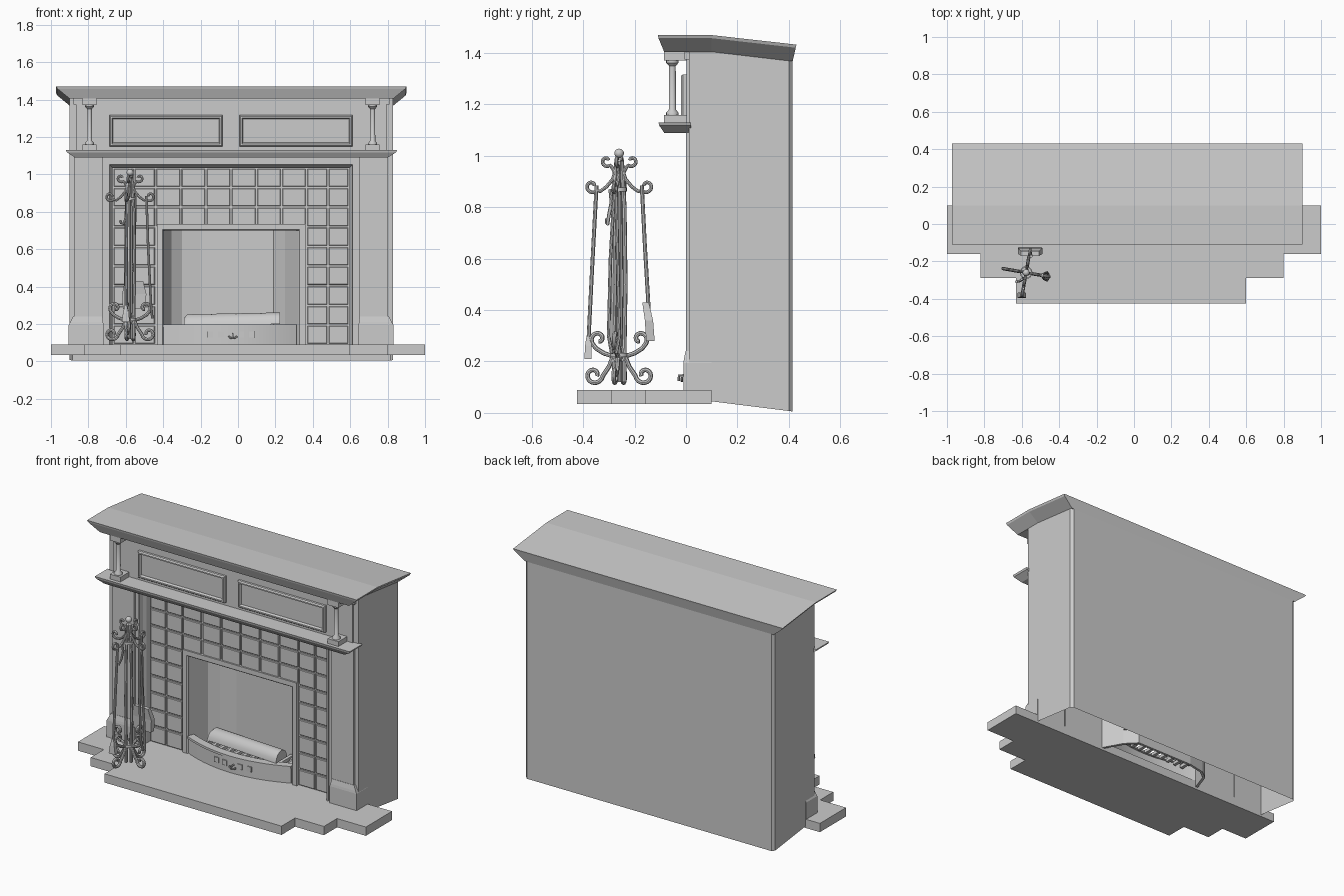
import bpy, bmesh
from math import sin, cos, pi, radians
from mathutils import Vector

if "Cube" in bpy.data.objects:
    bpy.data.objects.remove(bpy.data.objects["Cube"])

C = -0.037  # centre line of the mantel (the hearth is centred on 0)


def finish(name, bm, smooth=False):
    bmesh.ops.recalc_face_normals(bm, faces=bm.faces)
    me = bpy.data.meshes.new(name)
    bm.to_mesh(me)
    bm.free()
    ob = bpy.data.objects.new(name, me)
    bpy.context.collection.objects.link(ob)
    if smooth:
        shade(ob)
    return ob


def shade(ob):
    bpy.ops.object.select_all(action='DESELECT')
    ob.select_set(True)
    bpy.context.view_layer.objects.active = ob
    bpy.ops.object.shade_smooth_by_angle(angle=radians(40))


def skin(bm, rings, caps=True):
    """Join closed rings of points into a skin."""
    vs = [[bm.verts.new(p) for p in r] for r in rings]
    for a, b in zip(vs, vs[1:]):
        for i in range(len(a)):
            j = (i + 1) % len(a)
            bm.faces.new((a[i], a[j], b[j], b[i]))
    if caps:
        bm.faces.new(vs[0])
        bm.faces.new(vs[-1])


def stack(name, groups):
    """Each group is a list of (x0, x1, y0, y1, z) rectangles lofted upward."""
    bm = bmesh.new()
    for g in groups:
        skin(bm, [[(a, c, z), (b, c, z), (b, d, z), (a, d, z)] for a, b, c, d, z in g])
    return finish(name, bm)


def boxes(name, items):
    return stack(name, [[(a, b, c, d, e), (a, b, c, d, f)] for a, b, c, d, e, f in items])


def prism(name, pts, z0, z1, smooth=False):
    bm = bmesh.new()
    skin(bm, [[(x, y, z) for x, y in pts] for z in (z0, z1)])
    return finish(name, bm, smooth)


def frame(name, x0, x1, z0, z1, steps, caps=False):
    """Rectangular moulding on the front: steps are (inset, y)."""
    bm = bmesh.new()
    skin(bm, [[(x0 + i, y, z0 + i), (x1 - i, y, z0 + i), (x1 - i, y, z1 - i), (x0 + i, y, z1 - i)]
              for i, y in steps], caps)
    return finish(name, bm)


def lathe(name, x, y, prof, n=16):
    bm = bmesh.new()
    skin(bm, [[(x + r * cos(2 * pi * k / n), y + r * sin(2 * pi * k / n), z) for k in range(n)]
              for r, z in prof])
    return finish(name, bm, True)


def tubes(name, paths, r, res=2):
    cu = bpy.data.curves.new(name, 'CURVE')
    cu.dimensions, cu.bevel_depth, cu.bevel_resolution, cu.use_fill_caps = '3D', r, res, True
    for p in paths:
        s = cu.splines.new('POLY')
        s.points.add(len(p) - 1)
        for q, co in zip(s.points, p):
            q.co = (*co, 1)
    tmp = bpy.data.objects.new(name + "_path", cu)
    bpy.context.collection.objects.link(tmp)
    bpy.context.view_layer.update()
    me = bpy.data.meshes.new_from_object(tmp.evaluated_get(bpy.context.evaluated_depsgraph_get()))
    bpy.data.objects.remove(tmp)
    ob = bpy.data.objects.new(name, me)
    bpy.context.collection.objects.link(ob)
    shade(ob)
    return ob


# Stepped hearth slab
prism("hearth", [(-1, .1), (-1, -.16), (-.82, -.16), (-.82, -.29), (-.63, -.29), (-.63, -.425),
                 (.6, -.425), (.6, -.29), (.8, -.29), (.8, -.16), (1, -.16), (1, .1)], .035, .09)

# Rear shell: sides and back, open underneath, sloping away from the front
bm = bmesh.new()
plan = [(-.90, .1), (-.90, .40), (-.885, .415), (.815, .415), (.83, .40), (.83, .1)]
lo = [bm.verts.new((x, y, .045 - (y - .1) * .125)) for x, y in plan]
hi = [bm.verts.new((x, y, 1.41 - (y - .1) * .11)) for x, y in plan]
for i in range(5):
    bm.faces.new((lo[i], hi[i], hi[i + 1], lo[i + 1]))
finish("rear_shell", bm, True)

# Cornice: flared front board with the top falling away behind
bm = bmesh.new()
rings = []
for x0, x1, yf, yb, z in ((-.90, .83, -.085, .415, 1.405), (-.965, .895, -.107, .427, 1.458),
                          (-.972, .9, -.11, .43, 1.47)):
    zb = z - .037
    rings.append([(x0, yf, z), (x1, yf, z), (x1, .1, z), (x1, yb, zb), (x0, yb, zb), (x0, .1, z)])
vs = [[bm.verts.new(p) for p in r] for r in rings]
for a, b in zip(vs, vs[1:]):
    for i in range(6):
        bm.faces.new((a[i], a[(i + 1) % 6], b[(i + 1) % 6], b[i]))
for r in (vs[0], vs[-1]):
    bm.faces.new((r[0], r[1], r[2], r[5]))
    bm.faces.new((r[5], r[2], r[3], r[4]))
finish("cornice", bm)

# Mantel body, pilasters and their plinths
boxes("mantel_body", [(C + .66, .83, .012, .1, .09, 1.08), (-.90, C - .66, .012, .1, .09, 1.08),
                      (-.90, .83, .012, .1, 1.06, 1.405)])
boxes("frieze_board", [(-.865, .795, .002, .02, 1.12, 1.385), (-.88, .81, -.006, .02, 1.375, 1.406)])
for side, s in (("left", -1), ("right", 1)):
    def span(a, b):
        return tuple(sorted((C + s * a, C + s * b)))
    stack(side + "_pilaster", [[(*span(.685, .84), 0, .03, .22), (*span(.685, .84), 0, .03, 1.1)]])
    stack(side + "_plinth", [[(*span(.68, .868), -.01, .1, .09), (*span(.68, .868), -.01, .1, .195),
                              (*span(.685, .86), -.008, .1, .21), (*span(.69, .845), -.002, .09, .24)]])
    # Small turned column between two blocks
    x = C + s * .757
    boxes(side + "_column_blocks", [(x - .037, x + .037, -.085, .005, 1.125, 1.16),
                                    (x - .037, x + .037, -.085, .005, 1.372, 1.406)])
    lathe(side + "_column", x, -.053, [(.024, 1.158), (.024, 1.168), (.014, 1.18), (.013, 1.35),
                                       (.024, 1.362), (.024, 1.374)])
    # Raised frieze panel
    a, b = span(.045, .65)
    frame(side + "_panel", a, b, 1.15, 1.317, [(0, .01), (0, -.012), (.006, -.02), (.014, -.02),
                                               (.02, -.006)], True)

# Mantel shelf
stack("shelf", [[(-.87, .80, -.085, .02, 1.09), (-.915, .845, -.104, .02, 1.118),
                 (-.92, .85, -.107, .02, 1.13)]])

# Moulding round the tiled recess
frame("recess_moulding", C - .66, C + .66, .05, 1.062,
      [(0, .02), (0, .004), (.01, .004), (.016, .03), (.027, .05), (.027, .095)])

# Tiled surround: grout backing with separate bevelled tiles
boxes("grout", [(-.69, -.405, .088, .1, .06, 1.06), (.325, .615, .088, .1, .06, 1.06),
                (-.405, .325, .088, .1, .715, 1.06)])
xs = [-.668, -.555, -.44, -.306, -.172, -.037, .098, .232, .366, .481, .594]
bm = bmesh.new()
for i, (x0, x1) in enumerate(zip(xs, xs[1:])):
    for row in range(9):
        if 2 <= i <= 7 and row < 6:
            continue
        z0, z1, g = .09 + row * .105, .195 + row * .105, .005
        skin(bm, [[(x0 + k, y, z0 + k), (x1 - k, y, z0 + k), (x1 - k, y, z1 - k), (x0 + k, y, z1 - k)]
                  for k, y in ((g, .092), (g, .081), (g + .003, .078))])
finish("tiles", bm)

# Firebox trim and lining
frame("firebox_trim", C - .397, C + .397, .05, .735,
      [(0, .09), (0, .068), (.03, .068), (.036, .075), (.036, .1)])
inner = [(-.40, .08), (-.355, .21), (-.30, .25), (-.2, .27), (.19, .27), (.25, .21), (.325, .08)]
outer = [(.34, .085), (.265, .22), (.2, .285), (-.2, .285), (-.31, .263), (-.37, .217), (-.415, .085)]
prism("firebox_lining", inner + outer, .05, .72)
prism("firebox_ceiling", inner, .715, .73)

# Bowed fender with rim, square vents and handle
us = [-1 + k / 12 for k in range(25)]
def bow(u, d):
    return (C - .01 + u * .36, .08 - .082 * (1 - u * u) + d)
def arc(d0, d1):
    return [bow(u, d0) for u in us] + [bow(u, d1) for u in reversed(us)]
prism("fender", arc(0, .03), .09, .185, True)
prism("fender_rim", arc(-.006, .045), .183, .197, True)
vents = []
for x in (-.15, -.09, .015, .075):
    y = bow((x - C + .01) / .36, 0)[1]
    vents.append((x - .016, x + .016, y - .006, y + .01, .128, .16))
boxes("fender_vents", vents)
tubes("fender_handle", [[(-.028 + .022 * cos(a), -.016, .138 + .014 * sin(a))
                         for a in [pi + k * pi / 8 for k in range(9)]],
                        [(-.028, .0, .146), (-.028, -.028, .146), (-.028, -.028, .125)]], .005)

# Grate bars and split log
boxes("grate", [(-.31 + k * .055, -.29 + k * .055, .08, .26, .15, .17) for k in range(11)]
      + [(-.34, .27, .22, .235, .14, .16)])
bm = bmesh.new()
skin(bm, [[(x, y + .055 * cos(a), z + .062 * sin(a)) for a in [k * pi / 8 for k in range(9)]]
          for x, y, z in ((-.29, .16, .172), (-.27, .158, .19), (.225, .11, .2))])
finish("log", bm, True)

# Fire tool stand: four-fold scrolled iron
P, TILT = Vector((-.577, -.26, 0)), radians(-10)
def spiral(cx, cz, r0, r1, a0, a1, n=18):
    out = []
    for k in range(n + 1):
        t = k / n
        a, r = radians(a0 + (a1 - a0) * t), r0 + (r1 - r0) * t
        out.append((cx + r * cos(a), cz + r * sin(a)))
    return out
def around(path):
    return [[P + Vector((r * cos(TILT + q * pi / 2), r * sin(TILT + q * pi / 2), z)) for r, z in path]
            for q in range(4)]

foot = [(.014, .26), (.022, .225), (.04, .18)] + spiral(.1, .148, .036, .012, 185, 560)
upper = [(.014, .20), (.03, .222), (.06, .232), (.09, .25)] + spiral(.082, .288, .03, .01, -40, 260)
hook = [(.012, .95), (.025, .91), (.05, .88), (.075, .862)] + spiral(.108, .882, .026, .01, 220, 540)
crown = [(.012, .90), (.02, .94), (.03, .958)] + spiral(.05, .98, .022, .008, 230, 520)
stem = [(.02, .12), (.02, .25), (.024, .5), (.02, .8), (.01, .98)]
tubes("stand_feet", around(foot) + around(upper), .009)
tubes("stand_hooks", around(hook) + around(crown), .007)
tubes("stand_stem", around(stem), .009)
for name, z, r in (("lower_collar", .225, .034), ("upper_collar", .87, .03)):
    lathe("stand_" + name, P.x, P.y, [(r, z - .008), (r, z + .008)])
lathe("stand_finial", P.x, P.y, [(.018 * sin(pi * k / 10) + .0005, 1.01 - .018 * cos(pi * k / 10))
                                 for k in range(11)])

# Hanging tools: shovel, brush, tongs and a small hook
tubes("shovel_handle", [[(-.55, -.172, .885), (-.553, -.16, .65), (-.556, -.145, .40)]], .008)
stack("shovel_blade", [[(-.615, -.497, -.155, -.122, .28), (-.62, -.49, -.160, -.128, .36),
                        (-.605, -.507, -.170, -.145, .43)]])
tubes("brush_handle", [[(-.592, -.348, .885), (-.597, -.366, .55), (-.6, -.38, .27)]], .008)
stack("brush_head", [[(-.622, -.578, -.395, -.368, .21), (-.615, -.585, -.393, -.367, .26),
                      (-.606, -.594, -.387, -.37, .30)]])
tubes("tongs", [[(-.49, -.275 + d * .2, .885), (-.48, -.28 + d, .6), (-.465, -.28 + d * 1.5, .3),
                 (-.458, -.28 + d * .6, .23)] for d in (-.014, .014)], .007)
tubes("small_hook", [[(-.6, -.295, .87), (-.595, -.29, .82), (-.6, -.30, .77), (-.612, -.305, .735),
                      (-.625, -.308, .74), (-.63, -.308, .755)]], .007)
